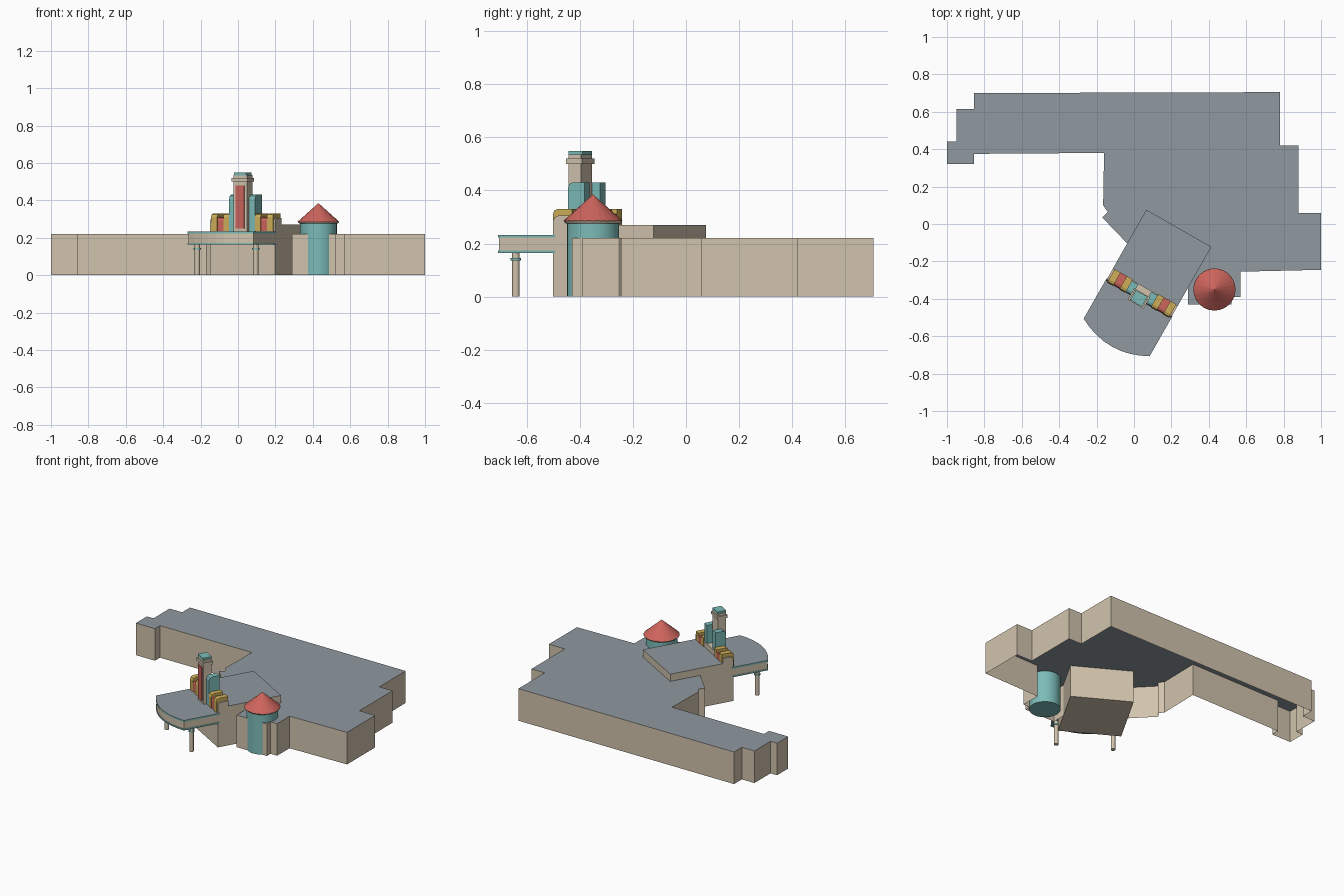
import bpy, bmesh, math
from mathutils import Matrix, Vector

cube = bpy.data.objects.get("Cube")
if cube:
    bpy.data.objects.remove(cube, do_unlink=True)


def material(name, rgb):
    m = bpy.data.materials.new(name)
    m.use_nodes = True
    m.diffuse_color = (*rgb, 1)
    m.node_tree.nodes["Principled BSDF"].inputs["Base Color"].default_value = (*rgb, 1)
    return m


BEIGE = material("beige wall", (0.64, 0.55, 0.42))
GREY = material("grey roof", (0.28, 0.32, 0.35))
TEAL = material("teal trim", (0.20, 0.50, 0.48))
RED = material("red tile", (0.62, 0.13, 0.11))
YELLOW = material("yellow block", (0.62, 0.43, 0.10))

WORLD = Matrix.Identity(4)
# The entrance is turned: its local -y is the entrance front
ENTRY = Matrix.Translation((0.025, -0.4, 0)) @ Matrix.Rotation(math.radians(-29.7), 4, "Z")


def finish(name, bm, frame, wall, top=None):
    bmesh.ops.recalc_face_normals(bm, faces=bm.faces)
    for f in bm.faces:
        f.material_index = 1 if top and f.normal.z > 0.9 else 0
    bm.transform(frame)
    mesh = bpy.data.meshes.new(name)
    bm.to_mesh(mesh)
    bm.free()
    mesh.materials.append(wall)
    if top:
        mesh.materials.append(top)
    obj = bpy.data.objects.new(name, mesh)
    bpy.context.collection.objects.link(obj)
    return obj


def extrude(name, points, offset, frame, wall, top=None, closed=True):
    """Extrude a flat outline of 3D points along an offset."""
    bm = bmesh.new()
    low = [bm.verts.new(p) for p in points]
    high = [bm.verts.new(Vector(p) + Vector(offset)) for p in points]
    bm.faces.new(high)
    if closed:
        bm.faces.new(low[::-1])
    for i in range(len(low)):
        j = (i + 1) % len(low)
        bm.faces.new((low[i], low[j], high[j], high[i]))
    return finish(name, bm, frame, wall, top)


def slab(name, outline, z0, z1, frame, wall, top=None, closed=True):
    return extrude(name, [(x, y, z0) for x, y in outline], (0, 0, z1 - z0),
                   frame, wall, top, closed)


def rect(x0, x1, y0, y1):
    return [(x0, y0), (x1, y0), (x1, y1), (x0, y1)]


def block(name, x0, x1, y0, y1, z0, z1, mat, cut):
    """Entrance block whose upper front edge is rounded."""
    side = [(y0, z0), (y1, z0), (y1, z1), (y0 + cut, z1),
            (y0 + cut * 0.3, z1 - cut * 0.3), (y0, z1 - cut)]
    return extrude(name, [(x0, y, z) for y, z in side], (x1 - x0, 0, 0), ENTRY, mat)


def cone(name, x, y, z0, z1, r0, r1, mat, frame=WORLD, sides=32, smooth=True):
    bm = bmesh.new()
    place = Matrix.Translation((x, y, (z0 + z1) / 2))
    bmesh.ops.create_cone(bm, cap_ends=True, segments=sides, radius1=r0,
                          radius2=r1, depth=z1 - z0, matrix=place)
    obj = finish(name, bm, frame, mat)
    if smooth:
        bpy.ops.object.select_all(action="DESELECT")
        obj.select_set(True)
        bpy.context.view_layer.objects.active = obj
        bpy.ops.object.shade_smooth_by_angle(angle=math.radians(30))
    return obj


# Large stepped hall, open underneath
hall = [(-1, 0.32), (-0.855, 0.32), (-0.855, 0.375), (-0.16, 0.38), (-0.165, 0.1),
        (-0.14, 0.065), (-0.17, 0.035), (-0.04, -0.1), (0.1, -0.2), (0.29, -0.3),
        (0.29, -0.43), (0.52, -0.43), (0.52, -0.39), (0.57, -0.39), (0.57, -0.255),
        (1, -0.245), (1, 0.06), (0.88, 0.06), (0.88, 0.42), (0.78, 0.42),
        (0.78, 0.705), (-0.855, 0.7), (-0.855, 0.615), (-0.95, 0.615),
        (-0.95, 0.44), (-1, 0.44)]
slab("main_hall", hall, 0, 0.22, WORLD, BEIGE, GREY, closed=False)

# Turned entrance hall
slab("entrance_hall", rect(-0.2, 0.2, 0, 0.434), 0, 0.27, ENTRY, BEIGE, GREY)


# Canopy with a bowed front and teal rims
def canopy(grow):
    w, pts = 0.2 + grow, []
    for i in range(9):
        t = -1 + i / 4
        pts.append((w * t, -0.29 + 0.055 * t * t - grow))
    return pts + [(w, 0.01), (-w, 0.01)]


slab("canopy", canopy(0), 0.165, 0.232, ENTRY, BEIGE, GREY)
for name, z0, z1 in (("canopy_lower_rim", 0.164, 0.173), ("canopy_upper_rim", 0.222, 0.233)):
    slab(name, canopy(0.003), z0, z1, ENTRY, TEAL, GREY if z0 > 0.2 else None)

# Canopy columns with collars
for side, s in (("right", -1), ("left", 1)):
    cone(side + "_column", s * 0.18, -0.174, 0, 0.17, 0.014, 0.014, BEIGE, ENTRY, 16)
    cone(side + "_column_collar", s * 0.18, -0.174, 0.137, 0.146, 0.02, 0.02, TEAL, ENTRY, 16)

# Front parapet with coloured blocks and teal wings
block("parapet", -0.2, 0.2, -0.002, 0.07, 0.0, 0.305, BEIGE, 0.022)
for side, s in (("right", -1), ("left", 1)):
    for part, a, b, y, z, mat in (("outer_block", 0.153, 0.19, -0.008, 0.33, YELLOW),
                                  ("middle_block", 0.115, 0.153, -0.005, 0.312, RED),
                                  ("inner_block", 0.08, 0.115, -0.008, 0.33, YELLOW)):
        x0, x1 = sorted((s * a, s * b))
        block(f"{side}_{part}", x0, x1, y, 0.074, 0.235, z, mat, 0.02)
    x0, x1 = sorted((s * 0.04, s * 0.08))
    block(side + "_wing", x0, x1, -0.005, 0.066, 0.232, 0.43, TEAL, 0.02)

# Central sign tower with red panel and stepped cap
slab("tower_shaft", rect(-0.042, 0.042, -0.025, 0.03), 0.232, 0.505, ENTRY, BEIGE)
slab("tower_panel", rect(-0.026, 0.026, -0.031, -0.024), 0.25, 0.48, ENTRY, RED)
slab("tower_cornice", rect(-0.049, 0.049, -0.032, 0.037), 0.5, 0.52, ENTRY, BEIGE)
slab("tower_neck", rect(-0.042, 0.042, -0.025, 0.03), 0.52, 0.535, ENTRY, BEIGE)
slab("tower_cap", rect(-0.036, 0.036, -0.028, 0.033), 0.534, 0.548, ENTRY, TEAL)

# Round corner turret
cone("turret", 0.43, -0.35, 0, 0.278, 0.098, 0.098, TEAL)
cone("turret_eave", 0.43, -0.35, 0.276, 0.286, 0.104, 0.111, BEIGE)
cone("turret_roof", 0.43, -0.35, 0.284, 0.385, 0.113, 0.0, RED, sides=24, smooth=False)
